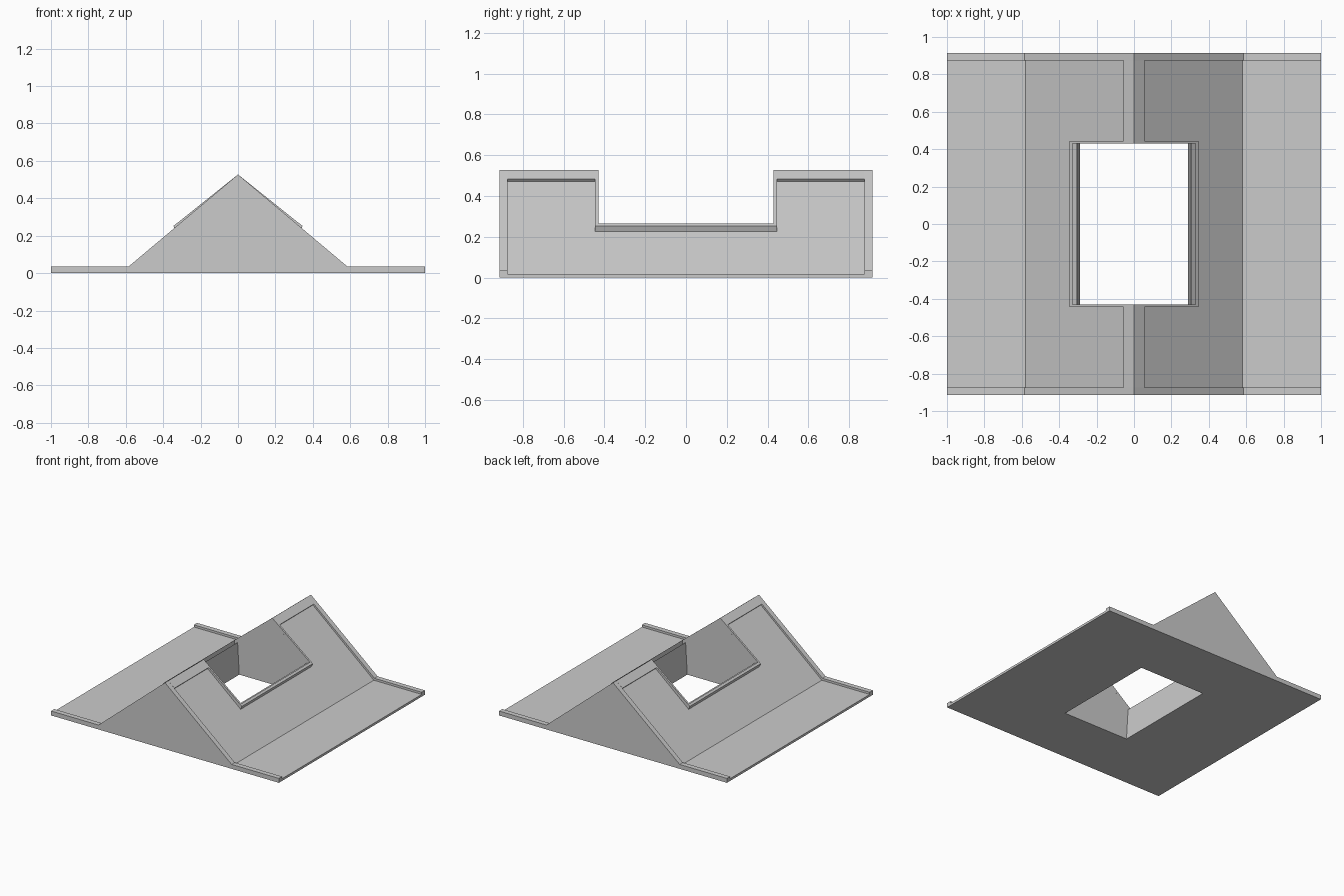
import bpy, bmesh

if "Cube" in bpy.data.objects:
    bpy.data.objects.remove(bpy.data.objects["Cube"])

Y_END, Y_RIM = 0.915, 0.875      # outer end, inner edge of the end trims
Y_HOLE, Y_FRAME = 0.43, 0.445    # opening and its raised frame


def extrude(name, profile, y0, y1):
    """Prism from an (x, z) profile, running along y."""
    bm = bmesh.new()
    face = bm.faces.new([bm.verts.new((x, y0, z)) for x, z in profile])
    res = bmesh.ops.extrude_face_region(bm, geom=[face])
    verts = [v for v in res["geom"] if isinstance(v, bmesh.types.BMVert)]
    bmesh.ops.translate(bm, verts=verts, vec=(0, y1 - y0, 0))
    bmesh.ops.recalc_face_normals(bm, faces=bm.faces)
    me = bpy.data.meshes.new(name)
    bm.to_mesh(me)
    bm.free()
    ob = bpy.data.objects.new(name, me)
    bpy.context.collection.objects.link(ob)
    return ob


def mirrored(half):
    """Half profile starting on x=0, completed across to -x at the far end."""
    return [(-x, z) for x, z in reversed(half) if x > 0]


def chevron(top, bottom):
    """Closed symmetric band between two half lines running outward from x=0."""
    return mirrored(top) + top + bottom[::-1] + [(-x, z) for x, z in bottom if x > 0]


# Solid flashing body: flat skirt with a gabled rise
roof = [(0, 0.51), (0.58, 0.018), (1, 0.018)]
body = extrude("flashing_body", mirrored(roof) + roof + [(1, 0), (-1, 0)], -Y_END, Y_END)

# Opening through the body, slightly tapered towards the base
taper = [(-0.272, -0.3), (0.272, -0.3), (0.337, 0.8), (-0.337, 0.8)]
cutter = extrude("opening_cutter", taper, -Y_HOLE, Y_HOLE)
mod = body.modifiers.new("opening", "BOOLEAN")
mod.operation, mod.object, mod.solver = "DIFFERENCE", cutter, "EXACT"
bpy.context.view_layer.objects.active = body
bpy.ops.object.modifier_apply(modifier=mod.name)
bpy.data.objects.remove(cutter)

# Raised end trims, ridge caps and the cross pieces of the opening frame
trim = chevron([(0, 0.527), (0.585, 0.035), (1, 0.035)], roof)
cap = chevron([(0, 0.527), (0.055, 0.483)], [(0, 0.51), (0.045, 0.472)])
cross = chevron([(0, 0.527), (0.345, 0.252)], [(0, 0.51), (0.335, 0.226)])
for side, s in (("front", -1), ("back", 1)):
    extrude(f"{side}_end_trim", trim, s * Y_RIM, s * Y_END)
    extrude(f"{side}_ridge_cap", cap, s * Y_FRAME, s * Y_RIM)
    extrude(f"{side}_opening_frame", cross, s * Y_HOLE, s * Y_FRAME)

# Lower bars of the opening frame
bar = [(0.33, 0.264), (0.345, 0.252), (0.335, 0.226), (0.33, 0.23)]
for side, s in (("left", -1), ("right", 1)):
    extrude(f"{side}_opening_frame", [(s * x, z) for x, z in bar], -Y_HOLE, Y_HOLE)
